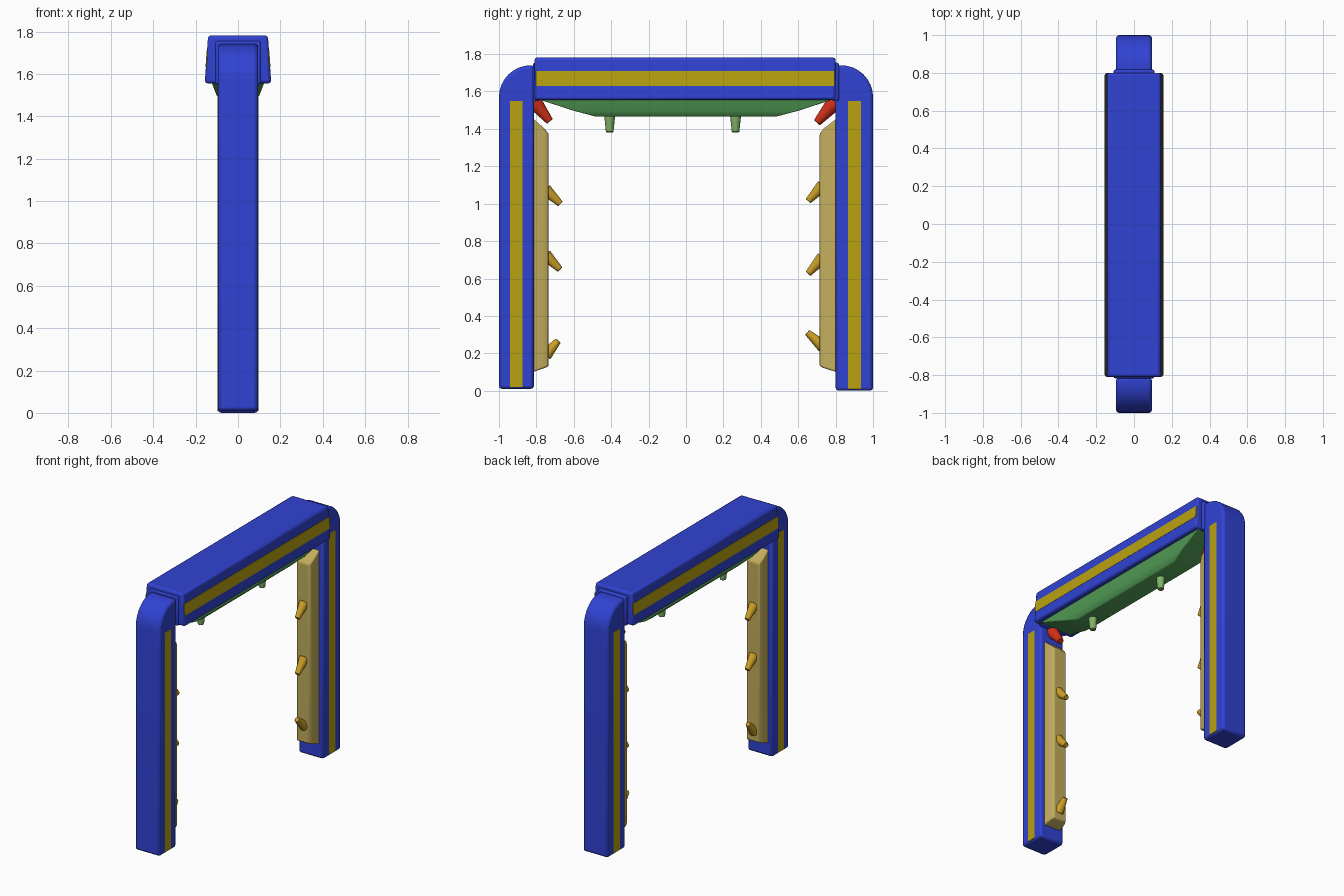
import bpy, bmesh, math
from mathutils import Vector, Matrix

if "Cube" in bpy.data.objects:
    bpy.data.objects.remove(bpy.data.objects["Cube"])


def mat(name, rgb):
    m = bpy.data.materials.new(name)
    m.diffuse_color = (*rgb, 1)
    m.use_nodes = True
    m.node_tree.nodes["Principled BSDF"].inputs["Base Color"].default_value = m.diffuse_color
    return m


BLUE = mat("blue", (0.03, 0.055, 0.65))
YELLOW = mat("yellow", (0.48, 0.36, 0.005))
GREEN = mat("green", (0.10, 0.40, 0.11))
PALE_GREEN = mat("pale_green", (0.22, 0.45, 0.14))
TAN = mat("tan", (0.55, 0.42, 0.11))
GOLD = mat("gold", (0.60, 0.35, 0.02))
RED = mat("red", (0.65, 0.03, 0.01))


def finish(name, bm, material, bevel=0.0, segments=2):
    bmesh.ops.recalc_face_normals(bm, faces=bm.faces[:])
    me = bpy.data.meshes.new(name)
    bm.to_mesh(me)
    bm.free()
    ob = bpy.data.objects.new(name, me)
    bpy.context.collection.objects.link(ob)
    me.materials.append(material)
    if bevel:
        b = ob.modifiers.new("bevel", 'BEVEL')
        b.width, b.segments, b.limit_method = bevel, segments, 'ANGLE'
        b.angle_limit = math.radians(30)
    bpy.context.view_layer.objects.active = ob
    ob.select_set(True)
    bpy.ops.object.shade_smooth_by_angle(angle=math.radians(30))
    ob.select_set(False)
    return ob


def loft(name, rings, material, bevel=0.0):
    """Join rings of equal point count and cap both ends."""
    bm = bmesh.new()
    vs = [[bm.verts.new(p) for p in r] for r in rings]
    n = len(vs[0])
    bm.faces.new(vs[0])
    bm.faces.new(vs[-1])
    for a, b in zip(vs, vs[1:]):
        for i in range(n):
            j = (i + 1) % n
            bm.faces.new((a[i], a[j], b[j], b[i]))
    return finish(name, bm, material, bevel)


def box(name, x0, x1, y0, y1, z0, z1, material, bevel=0.0):
    rings = [[(x0, y0, z), (x1, y0, z), (x1, y1, z), (x0, y1, z)] for z in (z0, z1)]
    return loft(name, rings, material, bevel)


def peg(name, p, q, r0, r1, material):
    p, q = Vector(p), Vector(q)
    d = q - p
    p = p - d.normalized() * 0.02      # sink the root into its panel
    d = q - p
    bm = bmesh.new()
    bmesh.ops.create_cone(bm, cap_ends=True, segments=16, radius1=r0, radius2=r1, depth=d.length,
                          matrix=Matrix.Translation((p + q) / 2) @ d.to_track_quat('Z', 'Y').to_matrix().to_4x4())
    return finish(name, bm, material, 0.003, 1)


# Each side: outer face y, inner face y, bottom z, stripe y range, panel face y
sides = {
    "front": (-1, 1.0, 0.813, 0.01, 0.875, 0.94, 0.735),
    "back": (1, 1.0, 0.80, 0.0, 0.865, 0.935, 0.715),
}
for side, (s, outer, inner, z0, sa, sb, face) in sides.items():
    # Post with a rounded outer top corner
    r = 0.17
    prof = [(inner, z0), (outer, z0)]
    prof += [(outer - r + r * math.cos(t), 1.74 - r + r * math.sin(t))
             for t in (math.pi / 2 * i / 8 for i in range(9))]
    prof.append((inner, 1.74))
    loft(side + "_post", [[(x, s * y, z) for y, z in prof] for x in (-0.095, 0.095)], BLUE, 0.016)
    # Post stripes on both faces
    for sx, word in ((-1, "left"), (1, "right")):
        ya, yb = sorted((s * sa, s * sb))
        xa, xb = sorted((sx * 0.092, sx * 0.0965))
        box(f"{side}_post_{word}_stripe", xa, xb, ya, yb, z0 + 0.01, 1.55, YELLOW)
    # Inner panel
    rings = []
    for y, hx, lo, hi in ((inner + 0.005, 0.066, 0.10, 1.455), (face + 0.025, 0.06, 0.12, 1.405),
                          (face, 0.048, 0.13, 1.375)):
        rings.append([(-hx, s * y, lo), (hx, s * y, lo), (hx, s * y, hi), (-hx, s * y, hi)])
    loft(side + "_inner_panel", rings, TAN, 0.008)
    # Collar between post and beam
    ya, yb = sorted((s * 0.78, s * 0.818))
    box(side + "_collar", -0.108, 0.108, ya, yb, 1.55, 1.755, BLUE, 0.01)

# Top beam, slightly wider at its lower edge
beam = [(-0.157, 1.555), (0.157, 1.555), (0.141, 1.782), (-0.141, 1.782)]
loft("top_beam", [[(x, y, z) for x, z in beam] for y in (-0.81, 0.80)], BLUE, 0.014)
for sx, word in ((-1, "left"), (1, "right")):
    strip = [(0.145, 1.63), (0.1535, 1.63), (0.148, 1.71), (0.14, 1.71)]
    loft(f"beam_{word}_stripe", [[(sx * x, y, z) for x, z in strip] for y in (-0.803, 0.795)], YELLOW)

# Hull-shaped panel under the beam
rings = []
for z, hx, hy in ((1.56, 0.125, 0.795), (1.497, 0.10, 0.60), (1.465, 0.068, 0.48)):
    rings.append([(-hx, -hy, z), (hx, -hy, z), (hx, hy, z), (-hx, hy, z)])
loft("beam_under_panel", rings, GREEN, 0.004)

# Pegs as (start y, z, end y, z)
for i, y in enumerate((-0.408, 0.265)):
    peg(f"beam_peg_{i}", (0, y, 1.468), (0, y, 1.382), 0.031, 0.02, PALE_GREEN)
post_pegs = [(-0.738, 1.062, -0.671, 0.999), (-0.738, 0.712, -0.673, 0.648), (-0.738, 0.205, -0.683, 0.268),
             (0.718, 1.083, 0.653, 1.014), (0.718, 0.698, 0.653, 0.625), (0.718, 0.25, 0.648, 0.312)]
for i, (ya, za, yb, zb) in enumerate(post_pegs):
    peg(f"post_peg_{i}", (0, ya, za), (0, yb, zb), 0.034, 0.017, GOLD)
peg("front_corner_peg", (0, -0.80, 1.53), (0, -0.728, 1.44), 0.042, 0.02, RED)
peg("back_corner_peg", (0, 0.785, 1.53), (0, 0.70, 1.433), 0.045, 0.021, RED)
